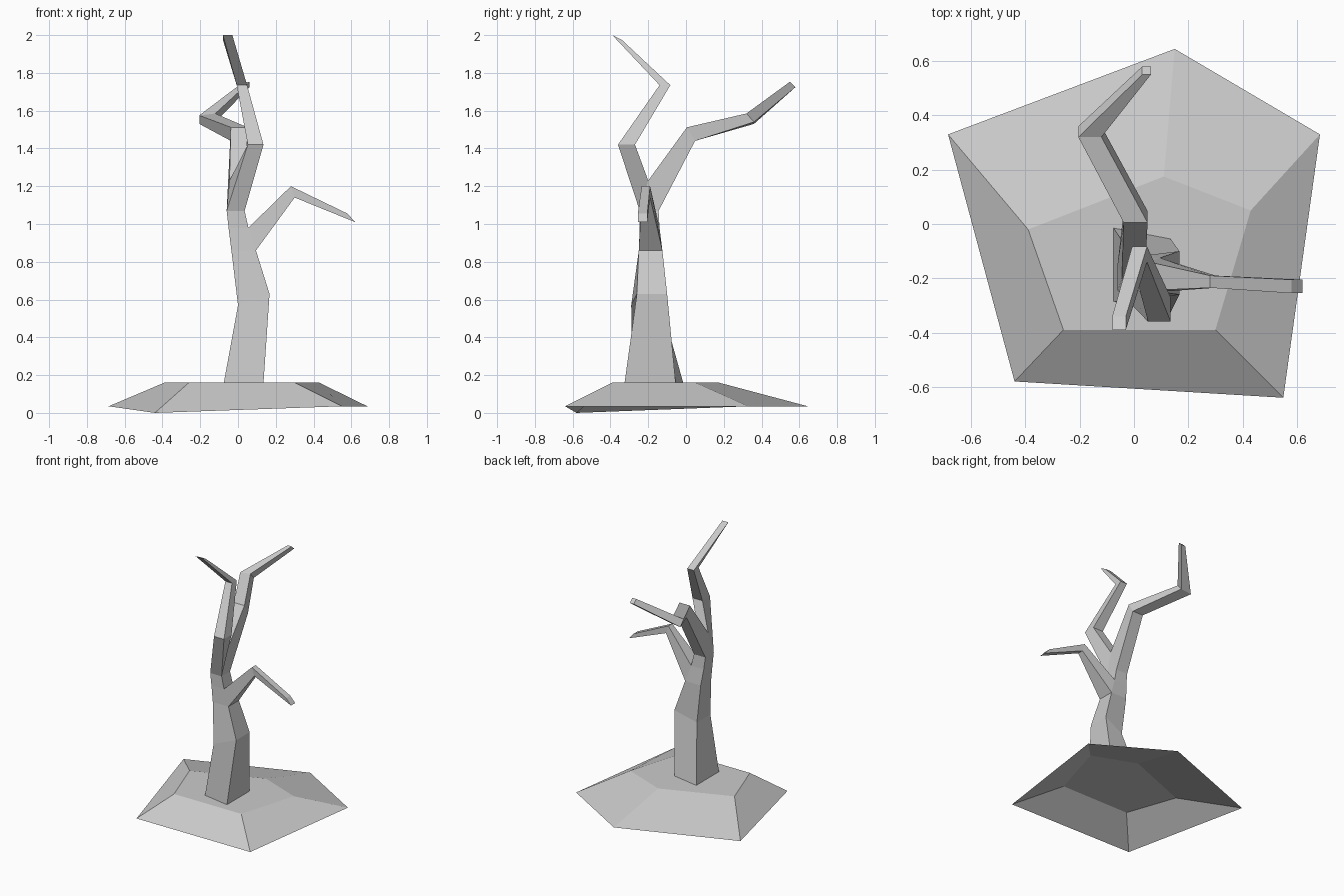
import bpy
import bmesh

default_cube = bpy.data.objects.get("Cube")
if default_cube:
    bpy.data.objects.remove(default_cube, do_unlink=True)

# Single flat colour
grey = bpy.data.materials.new("plain_grey")
grey.use_nodes = True
grey.diffuse_color = (0.6, 0.6, 0.6, 1)
shader = next(node for node in grey.node_tree.nodes if node.type == "BSDF_PRINCIPLED")
shader.inputs["Base Color"].default_value = grey.diffuse_color
shader.inputs["Roughness"].default_value = 0.9


def finish(bm, name):
    """Turn a bmesh into a flat shaded object."""
    mesh = bpy.data.meshes.new(name)
    bm.to_mesh(mesh)
    bm.free()
    mesh.materials.append(grey)
    part = bpy.data.objects.new(name, mesh)
    bpy.context.collection.objects.link(part)
    return part


def add_ring(bm, points):
    return [bm.verts.new(point) for point in points]


def bridge(bm, lower, upper, open_side=None):
    """Join two rings with quads, optionally leaving one side open."""
    count = len(lower)
    for side in range(count):
        if side != open_side:
            following = (side + 1) % count
            bm.faces.new((lower[side], lower[following], upper[following], upper[side]))


def limb(bm, rings):
    """Loft a chain of rings and close its far end."""
    for lower, upper in zip(rings, rings[1:]):
        bridge(bm, lower, upper)
    bm.faces.new(rings[-1])


def section(bm, left, right, front, back, skew=(0, 0)):
    """Four-sided ring; front and back are (y, z), skew shifts the right-hand pair."""
    (front_y, front_z), (back_y, back_z) = front, back
    skew_y, skew_z = skew
    return add_ring(bm, [
        (left, front_y, front_z),
        (right, front_y + skew_y, front_z + skew_z),
        (right, back_y + skew_y, back_z + skew_z),
        (left, back_y, back_z),
    ])


def side_section(bm, front, back, low, high):
    """Four-sided ring for the sideways branch; low and high are (x, z)."""
    (low_x, low_z), (high_x, high_z) = low, high
    return add_ring(bm, [
        (low_x, front, low_z), (low_x, back, low_z),
        (high_x, back, high_z), (high_x, front, high_z),
    ])


# Ground mound: open underneath, five sloping sides and a flat top
rim_height, top_height = 0.035, 0.16
rim_outline = [(-0.44, -0.58), (0.55, -0.64), (0.685, 0.33), (0.15, 0.645), (-0.685, 0.33)]
top_outline = [(-0.26, -0.39), (0.3, -0.39), (0.43, 0.05), (0.11, 0.175), (-0.39, -0.02)]
mound = bmesh.new()
rim = add_ring(mound, [(x, y, rim_height) for x, y in rim_outline])
rim[0].co.z = 0
top = add_ring(mound, [(x, y, top_height) for x, y in top_outline])
bridge(mound, rim, top)
mound.faces.new(top)
finish(mound, "ground_mound")

# Trunk
tree = bmesh.new()
foot = section(tree, left=-0.075, right=0.135, front=(-0.285, top_height),
               back=(-0.015, top_height), skew=(-0.04, 0))
knee = section(tree, left=0, right=0.167, front=(-0.29, 0.57),
               back=(-0.13, 0.57), skew=(0.03, 0.06))
fork_low = section(tree, left=-0.035, right=0.095, front=(-0.25, 0.86), back=(-0.125, 0.86))
fork_high = section(tree, left=-0.05, right=0.055, front=(-0.245, 0.98), back=(-0.14, 0.98))
crown = section(tree, left=-0.06, right=0.035, front=(-0.245, 1.07), back=(-0.145, 1.07))
bridge(tree, foot, knee)
bridge(tree, knee, fork_low)
bridge(tree, fork_low, fork_high, open_side=1)
bridge(tree, fork_high, crown)

# Saddle between the two upper branches
crown_fl, crown_fr, crown_br, crown_bl = crown
saddle_left, saddle_right = add_ring(tree, [(-0.045, -0.2, 1.23), (0.04, -0.2, 1.23)])
tree.faces.new((crown_fr, crown_br, saddle_right))
tree.faces.new((crown_bl, crown_fl, saddle_left))

# Side branch
limb(tree, [
    [fork_low[1], fork_low[2], fork_high[2], fork_high[1]],
    side_section(tree, front=-0.235, back=-0.19, low=(0.3, 1.14), high=(0.28, 1.2)),
    side_section(tree, front=-0.255, back=-0.205, low=(0.62, 1.01), high=(0.58, 1.055)),
])

# Front branch
limb(tree, [
    [crown_fl, crown_fr, saddle_right, saddle_left],
    section(tree, left=0.052, right=0.135, front=(-0.36, 1.42), back=(-0.27, 1.42)),
    section(tree, left=-0.007, right=0.048, front=(-0.14, 1.735), back=(-0.083, 1.735)),
    section(tree, left=-0.08, right=-0.03, front=(-0.39, 2), back=(-0.34, 1.975)),
])

# Back branch
limb(tree, [
    [saddle_left, saddle_right, crown_br, crown_bl],
    section(tree, left=-0.038, right=0.05, front=(0.005, 1.512), back=(0.048, 1.44)),
    section(tree, left=-0.205, right=-0.12, front=(0.32, 1.575), back=(0.36, 1.53),
            skew=(0, 0.01)),
    section(tree, left=0.03, right=0.062, front=(0.55, 1.753), back=(0.58, 1.725)),
])
bmesh.ops.recalc_face_normals(tree, faces=tree.faces)
finish(tree, "bare_tree")
